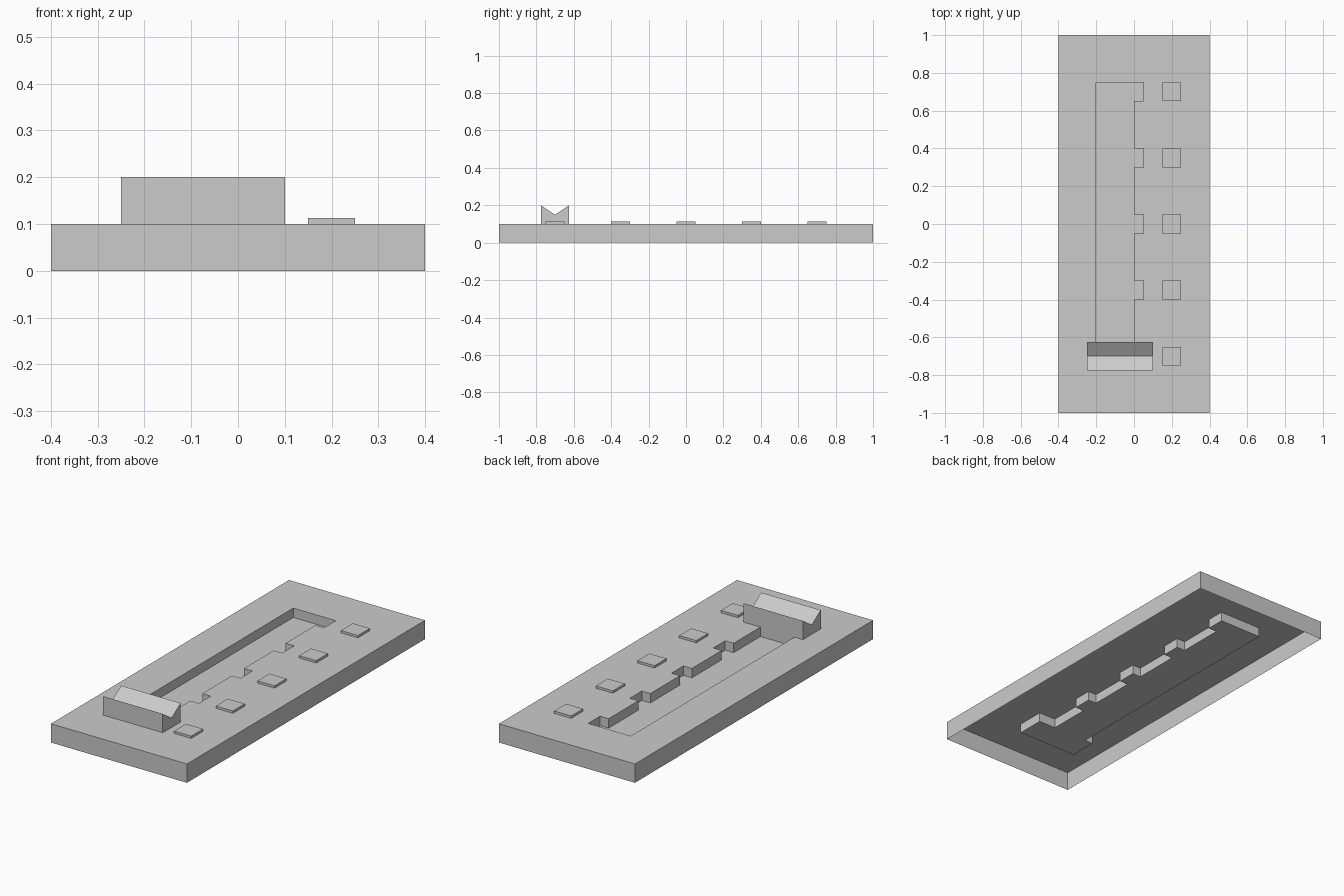
import bpy
import bmesh

if "Cube" in bpy.data.objects:
    bpy.data.objects.remove(bpy.data.objects["Cube"])

STATIONS = [-0.7, -0.35, 0.0, 0.35, 0.7]   # gate positions along the slot


def finish(name, bm):
    mesh = bpy.data.meshes.new(name)
    bm.to_mesh(mesh)
    bm.free()
    obj = bpy.data.objects.new(name, mesh)
    bpy.context.collection.objects.link(obj)
    return obj


def loop(bm, points, z):
    verts = [bm.verts.new((x, y, z)) for x, y in points]
    edges = [bm.edges.new((verts[i - 1], verts[i])) for i in range(len(verts))]
    return verts, edges


def drop(bm, edges, depth):
    """Extrude an edge loop downwards and return the new edges."""
    geom = bmesh.ops.extrude_edge_only(bm, edges=edges)["geom"]
    bmesh.ops.translate(bm, vec=(0, 0, -depth),
                        verts=[g for g in geom if isinstance(g, bmesh.types.BMVert)])
    return [g for g in geom if isinstance(g, bmesh.types.BMEdge)]


# Plate: hollow underneath, with a sunken notched slot
slot = [(-0.2, 0.75), (-0.2, -0.75)]
for y in STATIONS:
    if y > STATIONS[0]:
        slot.append((0.0, y - 0.05))
    slot += [(0.05, y - 0.05), (0.05, y + 0.05)]
    if y < STATIONS[-1]:
        slot.append((0.0, y + 0.05))

bm = bmesh.new()
_, outer = loop(bm, [(-0.4, -1), (0.4, -1), (0.4, 1), (-0.4, 1)], 0.1)
_, inner = loop(bm, slot, 0.1)
bmesh.ops.triangle_fill(bm, edges=outer + inner, use_beauty=True, normal=(0, 0, 1))
drop(bm, outer, 0.1)
floor = [e for e in drop(bm, inner, 0.05)
         if all(abs(v.co.z - 0.05) < 1e-5 for v in e.verts)]
bmesh.ops.contextual_create(bm, geom=floor)
bmesh.ops.recalc_face_normals(bm, faces=bm.faces)
bm.normal_update()
if sum(f.normal.z * f.calc_area() for f in bm.faces) < 0:
    bmesh.ops.reverse_faces(bm, faces=bm.faces)
finish("plate", bm)

# Slider: block with a V-grooved top, seated on the slot floor
profile = [(-0.775, 0.05), (-0.625, 0.05), (-0.625, 0.2), (-0.7, 0.15), (-0.775, 0.2)]
bm = bmesh.new()
face = bm.faces.new([bm.verts.new((-0.25, y, z)) for y, z in profile])
geom = bmesh.ops.extrude_face_region(bm, geom=[face], use_keep_orig=True)["geom"]
bmesh.ops.translate(bm, vec=(0.35, 0, 0),
                    verts=[g for g in geom if isinstance(g, bmesh.types.BMVert)])
bmesh.ops.recalc_face_normals(bm, faces=bm.faces)
finish("slider", bm)

# Marker pads: one beside each notch
for i, y in enumerate(STATIONS):
    bm = bmesh.new()
    bmesh.ops.create_cube(bm, size=1)
    bmesh.ops.scale(bm, vec=(0.1, 0.1, 0.0125), verts=bm.verts)
    finish(f"marker_pad_{i + 1}", bm).location = (0.2, y, 0.10625)
